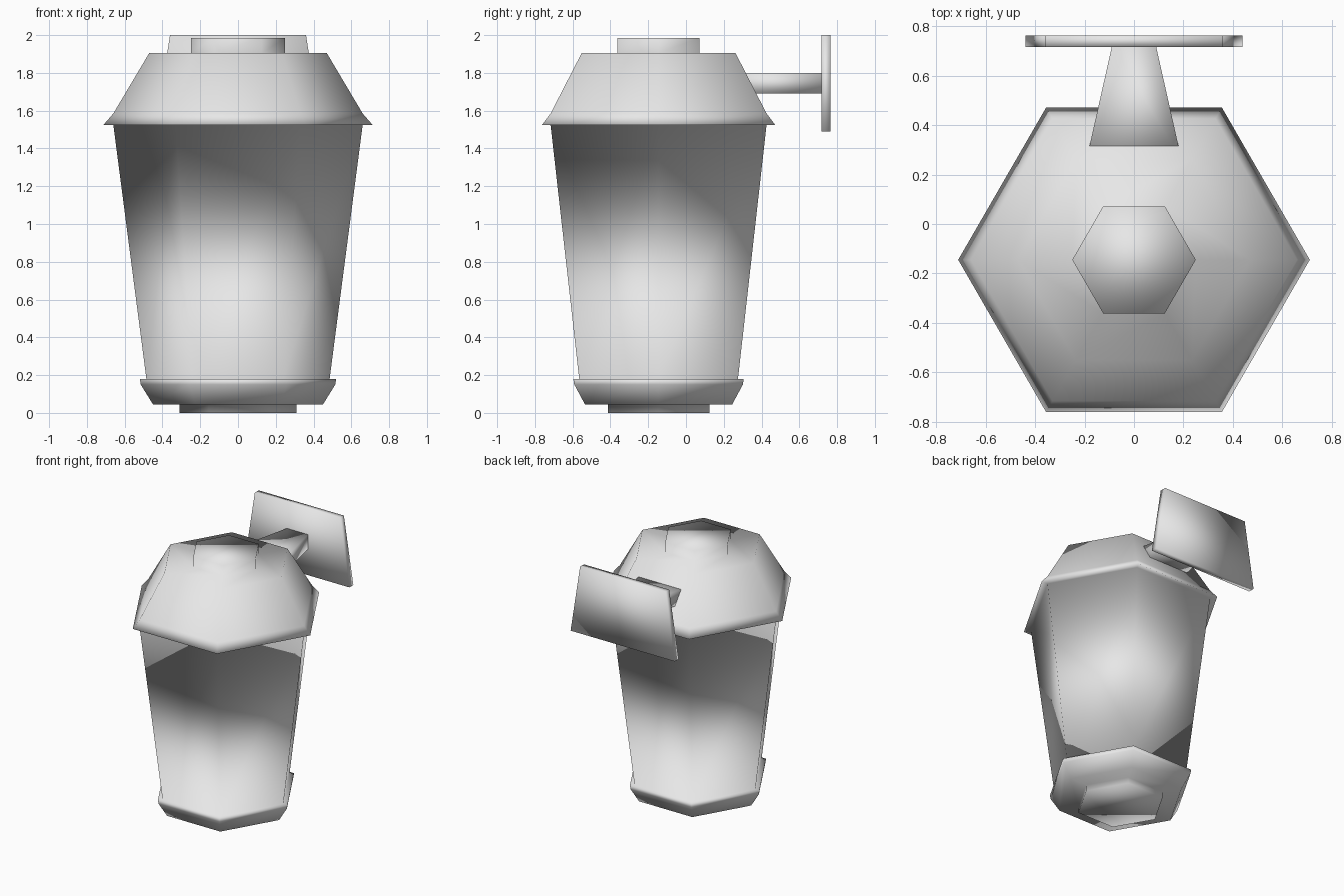
import bpy, bmesh, math

cube = bpy.data.objects.get("Cube")
if cube:
    bpy.data.objects.remove(cube)

SIDES = 6
CENTRE_Y = -0.145

metal = bpy.data.materials.new("pale_grey")
metal.use_nodes = True
grey = (0.8, 0.8, 0.8, 1)
metal.diffuse_color = grey
metal.node_tree.nodes["Principled BSDF"].inputs["Base Color"].default_value = grey


def finish(name, bm):
    """Turn a bmesh into a smooth shaded object."""
    bmesh.ops.recalc_face_normals(bm, faces=bm.faces)
    for face in bm.faces:
        face.smooth = True
    mesh = bpy.data.meshes.new(name)
    bm.to_mesh(mesh)
    bm.free()
    mesh.materials.append(metal)
    obj = bpy.data.objects.new(name, mesh)
    bpy.context.collection.objects.link(obj)
    return obj


def loft(name, rings):
    """Skin a list of closed rings and cap both ends."""
    bm = bmesh.new()
    loops = [[bm.verts.new(p) for p in ring] for ring in rings]
    for a, b in zip(loops, loops[1:]):
        n = len(a)
        for i in range(n):
            j = (i + 1) % n
            bm.faces.new((a[i], a[j], b[j], b[i]))
    bm.faces.new(loops[0])
    bm.faces.new(loops[-1])
    return finish(name, bm)


def hexagon(radius, z):
    steps = [math.tau * i / SIDES for i in range(SIDES)]
    return [(radius * math.cos(a), CENTRE_Y + radius * math.sin(a), z) for a in steps]


def upright_quad(y, bottom_half, top_half, z0, z1):
    return [(-bottom_half, y, z0), (bottom_half, y, z0),
            (top_half, y, z1), (-top_half, y, z1)]


# Lantern: foot, flared base, tapering body, overhanging roof and cap
profile = [
    (0.31, 0.0), (0.31, 0.045),
    (0.45, 0.045), (0.515, 0.15), (0.52, 0.18),
    (0.485, 0.18), (0.66, 1.525),
    (0.712, 1.525), (0.66, 1.585), (0.47, 1.905),
    (0.25, 1.905), (0.25, 1.985),
]
loft("lantern_body", [hexagon(r, z) for r, z in profile])

# Bracket arm, widening towards the roof
loft("bracket_arm", [
    upright_quad(0.25, 0.195, 0.195, 1.69, 1.8),
    upright_quad(0.73, 0.087, 0.087, 1.69, 1.8),
])

# Wall plate, wider at the bottom
loft("wall_plate", [
    upright_quad(0.717, 0.44, 0.36, 1.49, 2.0),
    upright_quad(0.764, 0.44, 0.36, 1.49, 2.0),
])
